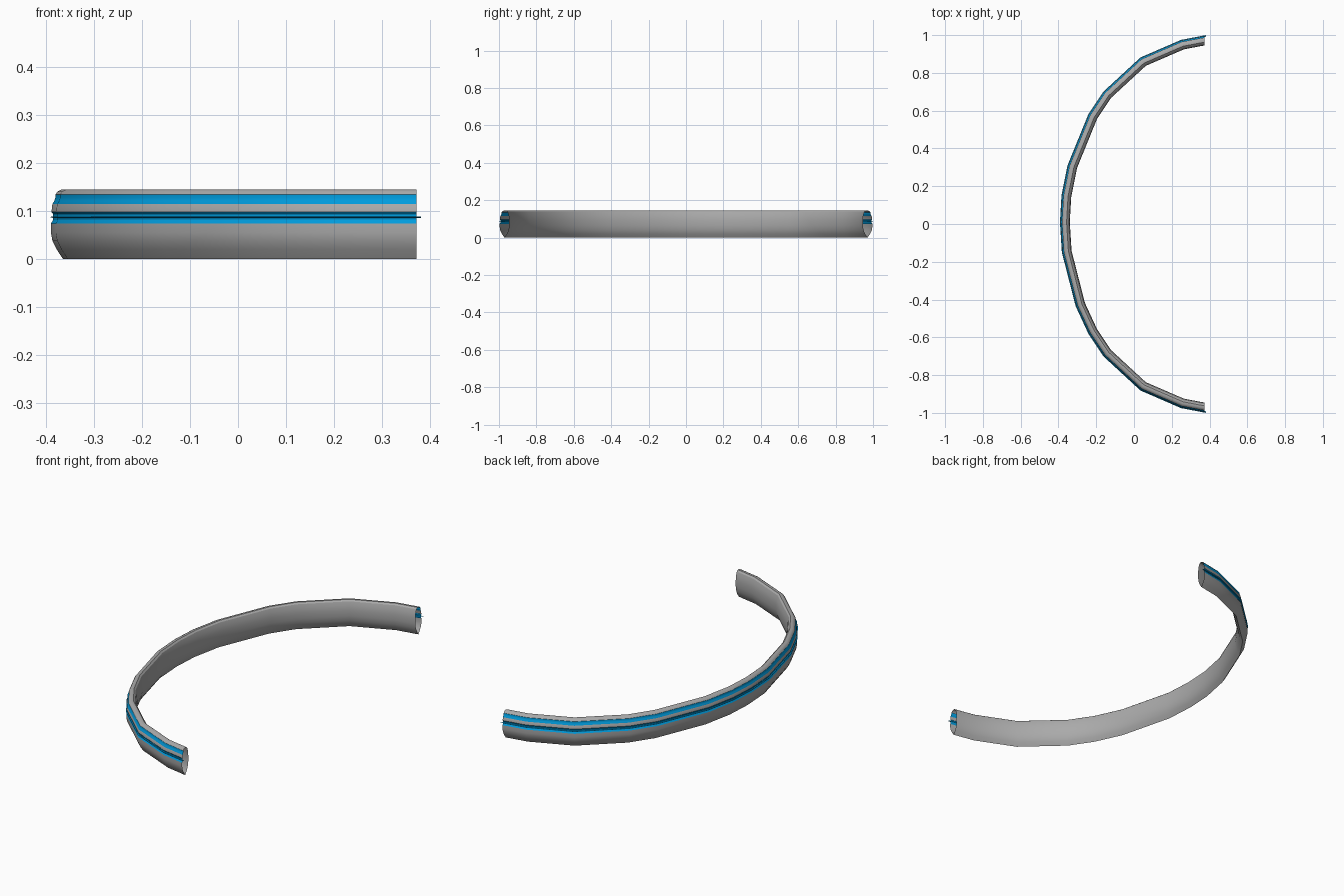
import bpy, bmesh
from mathutils import Vector

if "Cube" in bpy.data.objects:
    bpy.data.objects.remove(bpy.data.objects["Cube"])

# Outer edge of the bow seen from above, from the +y tip to the -y tip
PATH = [Vector(p) for p in [
    (0.372, 0.996), (0.25, 0.973), (0.035, 0.88), (-0.16, 0.70), (-0.24, 0.58),
    (-0.35, 0.31), (-0.382, 0.15), (-0.39, 0.01), (-0.38, -0.15), (-0.307, -0.435),
    (-0.24, -0.58), (-0.16, -0.70), (0.035, -0.88), (0.25, -0.973), (0.372, -0.996)]]

# Cross-section: (inward offset, height, is the face up to the next point blue)
SECTION = [
    (0.025, 0.0, 0), (0.012, 0.02, 0), (0.003, 0.038, 0), (0.0, 0.055, 0),
    (0.0, 0.074, 1), (0.004, 0.081, 1), (0.004, 0.094, 1), (0.001, 0.098, 0),
    (0.003, 0.115, 1), (0.007, 0.121, 1), (0.009, 0.127, 1), (0.009, 0.134, 0),
    (0.014, 0.141, 0), (0.022, 0.145, 0), (0.033, 0.145, 0), (0.041, 0.138, 0),
    (0.047, 0.12, 0), (0.05, 0.095, 0), (0.05, 0.065, 0), (0.046, 0.04, 0),
    (0.038, 0.02, 0)]


def inward(a, b):
    d = (b - a).normalized()
    return Vector((-d.y, d.x))


def miters(path):
    """Inward mitre vector at each path point; tips are cut square to x."""
    seg = [inward(a, b) for a, b in zip(path, path[1:])]
    out = [Vector((0, 1 / seg[0].y))]
    for m, n in zip(seg, seg[1:]):
        s = (m + n).normalized()
        out.append(s / s.dot(n))
    return out + [Vector((0, 1 / seg[-1].y))]


def sweep(name, path, section, materials, caps=False):
    bm = bmesh.new()
    rings = []
    for p, m in zip(path, miters(path)):
        rings.append([bm.verts.new((*(p + m * d), z)) for d, z, _ in section])
    n = len(section)
    for r, s in zip(rings, rings[1:]):
        for i in range(n):
            j = (i + 1) % n
            f = bm.faces.new((r[i], r[j], s[j], s[i]))
            f.material_index = section[i][2]
    if caps:
        bm.faces.new(rings[0])
        bm.faces.new(rings[-1])
    bmesh.ops.recalc_face_normals(bm, faces=bm.faces[:])
    me = bpy.data.meshes.new(name)
    bm.to_mesh(me)
    bm.free()
    for m in materials:
        me.materials.append(m)
    ob = bpy.data.objects.new(name, me)
    bpy.context.collection.objects.link(ob)
    bpy.ops.object.select_all(action='DESELECT')
    ob.select_set(True)
    bpy.context.view_layer.objects.active = ob
    bpy.ops.object.shade_smooth_by_angle(angle=0.5)
    return ob


grey = bpy.data.materials.new("grey")
grey.diffuse_color = (0.4, 0.4, 0.4, 1)
grey.use_nodes = True
grey.node_tree.nodes["Principled BSDF"].inputs["Base Color"].default_value = grey.diffuse_color
blue = bpy.data.materials.new("blue")
blue.diffuse_color = (0.0, 0.33, 0.72, 1)
blue.use_nodes = True
blue.node_tree.nodes["Principled BSDF"].inputs["Base Color"].default_value = blue.diffuse_color

# Hollow bow with open ends and two recessed blue bands
sweep("curved_bar", PATH, SECTION, [grey, blue])

# Thin light strip lying in the lower groove, slightly longer than the bar
strip_path = [Vector((0.382, 0.998))] + PATH[1:-1] + [Vector((0.382, -0.998))]
sweep("light_strip", strip_path,
      [(-0.002, 0.0875, 0), (0.003, 0.089, 0), (0.006, 0.0875, 0), (0.003, 0.086, 0)],
      [blue], caps=True)
